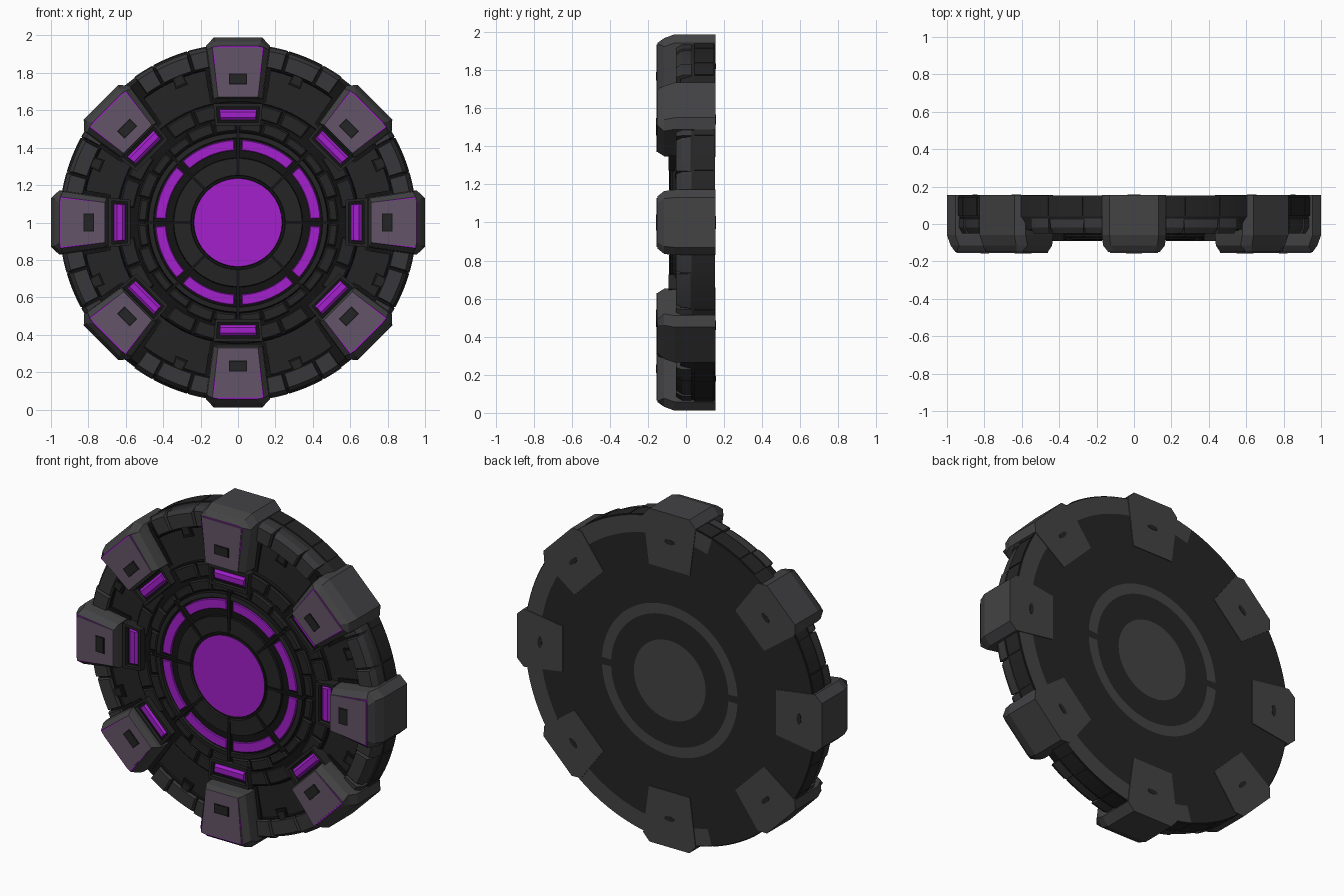
import bpy, bmesh
from math import sin, cos, radians, atan2, hypot, tau

cube = bpy.data.objects.get("Cube")
if cube:
    bpy.data.objects.remove(cube)

BLACK, CHARCOAL, RIM, GREY, LILAC, PURPLE = range(6)
COLOURS = [("black_seam", (.007, .007, .007)), ("charcoal", (.018, .018, .018)),
           ("rim_grey", (.038, .038, .041)), ("plate_grey", (.056, .056, .059)),
           ("muted_lilac", (.125, .09, .14)), ("glow_purple", (.36, .014, .6))]
MATS = []
for name, rgb in COLOURS:
    m = bpy.data.materials.new(name)
    m.use_nodes = True
    m.diffuse_color = (*rgb, 1)
    m.node_tree.nodes["Principled BSDF"].inputs["Base Color"].default_value = (*rgb, 1)
    MATS.append(m)


def finish(name, bm, smooth=False):
    bmesh.ops.recalc_face_normals(bm, faces=bm.faces)
    mesh = bpy.data.meshes.new(name)
    bm.to_mesh(mesh)
    bm.free()
    for m in MATS:
        mesh.materials.append(m)
    ob = bpy.data.objects.new(name, mesh)
    bpy.context.collection.objects.link(ob)
    if smooth:
        bpy.context.view_layer.objects.active = ob
        ob.select_set(True)
        bpy.ops.object.shade_smooth_by_angle(angle=radians(25))
        ob.select_set(False)


def loft(bm, rings, mat, cap=None):
    """Closed solid through matching outlines, from back to front."""
    vs = [[bm.verts.new(p) for p in ring] for ring in rings]
    n = len(vs[0])
    faces = [bm.faces.new((a[i], a[(i + 1) % n], b[(i + 1) % n], b[i]))
             for a, b in zip(vs, vs[1:]) for i in range(n)]
    faces.append(bm.faces.new(vs[0]))
    front = bm.faces.new(vs[-1])
    for f in faces:
        f.material_index = mat
    front.material_index = mat if cap is None else cap


def place(site, outline, y):
    """Put a (outward, sideways) outline on a site (x, z, angle) at depth y."""
    x, z, a = site
    c, s = cos(a), sin(a)
    return [(x + u * c - v * s, y, 1 + z + u * s + v * c) for u, v in outline]


def polar(deg, r):
    a = radians(deg)
    return (r * cos(a), r * sin(a), a)


def rect(u0, u1, w0, w1=None):
    w1 = w0 if w1 is None else w1
    return [(u0, -w0), (u1, -w1), (u1, w1), (u0, w0)]


def arc(r0, r1, a0, a1, y, steps=10):
    """Outline of a ring sector."""
    angs = [radians(a0 + (a1 - a0) * i / steps) for i in range(steps + 1)]
    pts = [(r1, a) for a in angs] + [(r0, a) for a in reversed(angs)]
    return [(r * cos(a), y, 1 + r * sin(a)) for r, a in pts]


def arc_panel(bm, r0, r1, a0, a1, back, front, mat, bevel=.008):
    da = bevel / r1 * 57
    loft(bm, [arc(r0, r1, a0, a1, back), arc(r0, r1, a0, a1, front + bevel),
              arc(r0 + bevel, r1 - bevel, a0 + da, a1 - da, front)], mat)


# Turned body: (radius, depth, material of the band that ends here)
PROFILE = [(.235, -.086, PURPLE), (.238, -.076, BLACK), (.25, -.076, BLACK),
           (.253, -.086, CHARCOAL), (.342, -.083, CHARCOAL), (.346, -.07, BLACK),
           (.45, -.068, BLACK), (.452, -.085, CHARCOAL), (.478, -.082, CHARCOAL),
           (.482, -.06, BLACK), (.645, -.045, BLACK), (.65, -.03, BLACK),
           (.83, -.022, CHARCOAL), (.836, -.03, BLACK), (.925, -.03, BLACK),
           (.94, .02, CHARCOAL), (.95, .04, CHARCOAL), (.95, .152, CHARCOAL),
           (.85, .152, GREY), (.445, .152, CHARCOAL), (.385, .152, GREY),
           (.235, .152, CHARCOAL)]
SEG = 128
bm = bmesh.new()
rings = [[bm.verts.new((r * cos(tau * i / SEG), y, 1 + r * sin(tau * i / SEG)))
          for i in range(SEG)] for r, y, _ in PROFILE]
bm.faces.new(rings[0]).material_index = PURPLE
bm.faces.new(rings[-1]).material_index = GREY
for k in range(1, len(rings)):
    for i in range(SEG):
        j = (i + 1) % SEG
        f = bm.faces.new((rings[k - 1][i], rings[k - 1][j], rings[k][j], rings[k][i]))
        f.material_index = PROFILE[k][2]
        c = f.calc_center_median()
        # Grey on the back breaks at the ring gaps and along one side of the rim
        if PROFILE[k][2] == GREY:
            r = hypot(c.x, c.z - 1)
            if (r < .6 and abs(c.z - 1) < .015) or (r > .6 and c.x < -.25):
                f.material_index = CHARCOAL
finish("body", bm, True)

# Glowing ring segments and the seams between the hub panels
ring, seams, inner, outer = (bmesh.new() for _ in range(4))
for k in range(8):
    a = 45 * k
    arc_panel(ring, .385, .442, a + 2.8, a + 42.2, -.06, -.08, PURPLE, .004)
    loft(seams, [place(polar(a, 0), rect(.25, .5, .009), y) for y in (-.06, -.09)], BLACK)
    # Stepped panels around the hub
    for b0, b1, r1 in ((1, 14, .535), (15, 30, .55), (31, 44, .535)):
        arc_panel(inner, .486, r1, a + b0, a + b1, -.04, -.072, CHARCOAL)
    for b0, b1 in ((8, 22), (23, 37)):
        arc_panel(outer, .558, .64, a + b0, a + b1, -.03, -.058, CHARCOAL)
finish("glow_ring", ring)
finish("hub_seams", seams)
finish("inner_panels", inner)
finish("outer_panels", outer)

# Rim panels, side plates and clips in each gap between the blocks
rim, sides, clips = bmesh.new(), bmesh.new(), bmesh.new()
for k in range(8):
    mid = 22.5 + 45 * k
    for b0, b1, r1 in ((-13, -6.2, .95), (-5.8, 5.8, .942), (6.2, 13, .95)):
        loft(rim, [arc(.84, r1, mid + b0, mid + b1, .03),
                   arc(.84, r1, mid + b0, mid + b1, -.02),
                   arc(.845, r1 - .02, mid + b0 + .4, mid + b1 - .4, -.052)], RIM)
        loft(sides, [arc(.9, .955, mid + b0, mid + b1, y) for y in (.145, .045)], CHARCOAL)
    loft(clips, [place(polar(mid, .81), rect(-.025, .03, .035, .03), y)
                 for y in (0, -.035)], BLACK)
    loft(clips, [place(polar(mid, .815), rect(-.015, .03, .025, .02), y)
                 for y in (0, -.042)], CHARCOAL)
finish("rim_panels", rim)
finish("rim_side_plates", sides)
finish("rim_clips", clips)

# Clamp blocks: site, inner end, outer end, lamp site
sites = []
for s in (1, -1):
    sites.append((polar(90 * s, .82), -.162, .168, polar(90 * s, .575)))
    x = 90 - 90 * s
    sites.append((polar(x, .85), -.15, .15, polar(x, .632)))
    for t in (1, -1):
        ang = atan2(t, s)
        sites.append(((.63 * s, .54 * t, ang), -.145, .145, (.5 * s, .4 * t, ang)))


def block_outline(u0, u1, w, cut=.045):
    return [(u0, -w * .78), (u1 - cut, -w), (u1, -w * .76),
            (u1, w * .76), (u1 - cut, w), (u0, w * .78)]


blocks, surrounds, plates, slots, frames, lamps = (bmesh.new() for _ in range(6))
for site, u0, u1, lamp in sites:
    loft(surrounds, [place(site, rect(u0 - .02, u1 - .08, .15, .19), y)
                     for y in (.1, -.035)], BLACK)
    loft(blocks, [place(site, block_outline(u0, u1, .172), .156),
                  place(site, block_outline(u0, u1, .172), -.06),
                  place(site, block_outline(u0 + .002, u1 - .02, .165), -.115),
                  place(site, block_outline(u0 + .012, u1 - .045, .137, .005), -.15)],
         GREY, PURPLE)
    # Lilac face leaves a thin glowing line along the outer edges
    face = rect(u0 + .012, u1 - .052, .107, .129)
    loft(plates, [place(site, face, y) for y in (-.149, -.154)], LILAC)
    for y, grow, m in ((-.1555, .006, BLACK), (-.1565, 0, CHARCOAL)):
        loft(slots, [place(site, rect(-.075 - grow, -.03 + grow, .042 + grow), d)
                     for d in (-.15, y)], m)
    # Dark lens on the back of each block
    loft(slots, [place(site, [(.014 * cos(tau * i / 12), .034 * sin(tau * i / 12))
                              for i in range(12)], y) for y in (.158, .15)], CHARCOAL)
    # Lamp frame made of four bars around a black well
    loft(frames, [place(lamp, rect(-.055, .06, .118, .132), y) for y in (0, -.068)], BLACK)
    for bar in (rect(-.058, -.04, .12), rect(.043, .062, .132)):
        loft(frames, [place(lamp, bar, y) for y in (0, -.092)], CHARCOAL)
    for s in (1, -1):
        bar = [(-.058, .107 * s), (.062, .117 * s), (.062, .133 * s), (-.058, .121 * s)]
        loft(frames, [place(lamp, bar, y) for y in (0, -.092)], CHARCOAL)
    # Bulging lamp
    loft(lamps, [place(lamp, rect(-.028, .03, .097, .1), -.06),
                 place(lamp, rect(-.028, .03, .097, .1), -.074),
                 place(lamp, rect(-.014, .016, .094, .097), -.086)], PURPLE)
finish("clamp_surrounds", surrounds)
finish("clamp_blocks", blocks)
finish("clamp_face_plates", plates)
finish("clamp_slots", slots)
finish("lamp_frames", frames)
finish("lamps", lamps)
